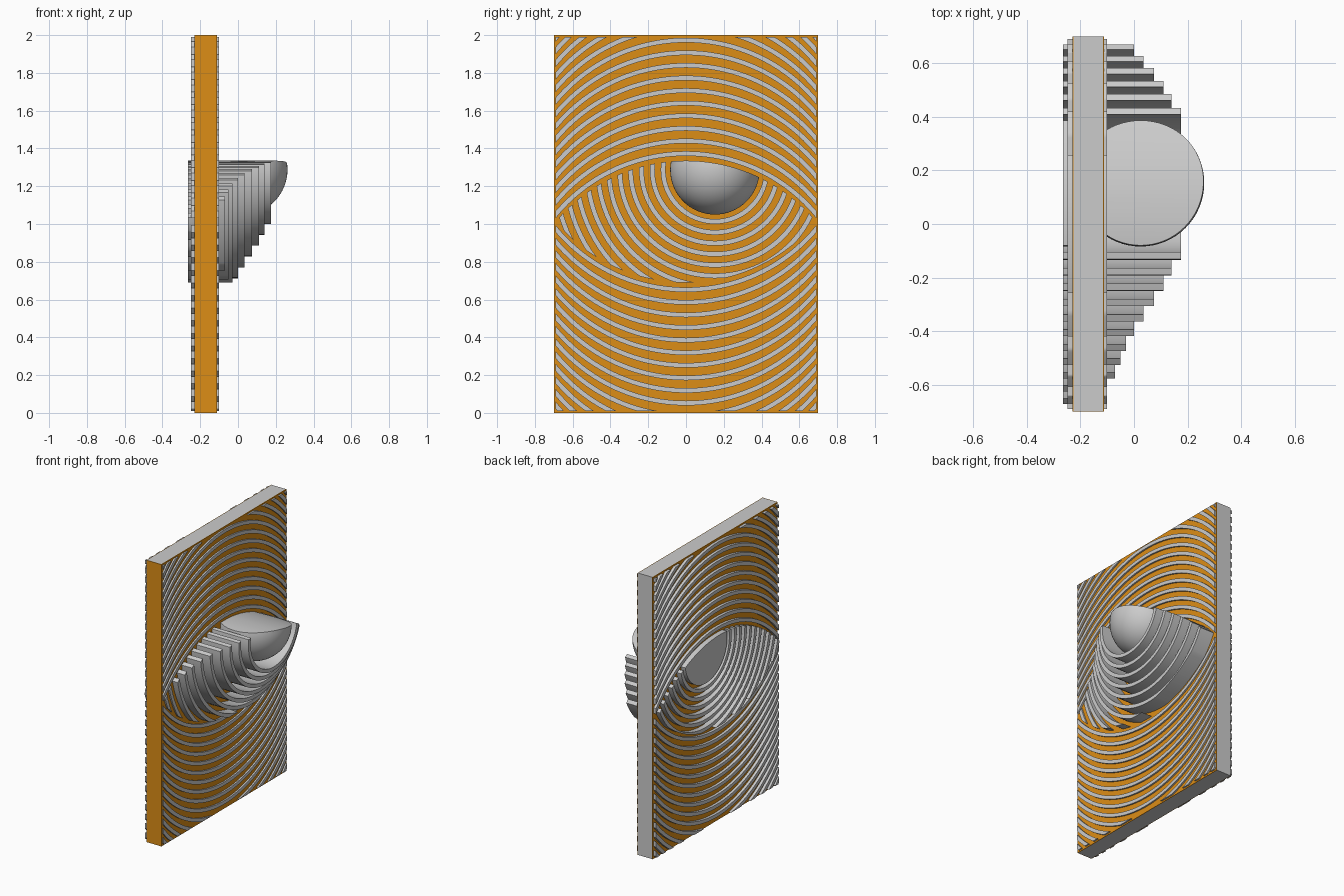
import bpy, bmesh, math

if "Cube" in bpy.data.objects:
    bpy.data.objects.remove(bpy.data.objects["Cube"])

MID = 1.0125          # height of the eye corners
R = 0.90              # eyelid curve radius
HALF = 0.3225         # eye opening half height
EDGE = 0.69           # ribs stop just short of the panel edge
CY, CZ, BALL = 0.153, 1.287, 0.237   # eyeball centre and radius

orange = bpy.data.materials.new("orange")
orange.diffuse_color = (0.72, 0.27, 0.008, 1)
orange.use_nodes = True
orange.node_tree.nodes["Principled BSDF"].inputs["Base Color"].default_value = orange.diffuse_color


def finish(bm, name, mat=None):
    bmesh.ops.recalc_face_normals(bm, faces=bm.faces)
    me = bpy.data.meshes.new(name)
    bm.to_mesh(me)
    bm.free()
    ob = bpy.data.objects.new(name, me)
    bpy.context.collection.objects.link(ob)
    if mat:
        me.materials.append(mat)
    return ob


def box(name, x0, x1, y0, y1, z0, z1, mat=None):
    bm = bmesh.new()
    strip(bm, [((y0, z0), (y0, z1)), ((y1, z0), (y1, z1))], x0, x1)
    return finish(bm, name, mat)


def strip(bm, pairs, x0, x1, closed=False):
    """Solid band through pairs of (y, z) points, extruded from x0 to x1."""
    cols = [[bm.verts.new((x, *p)) for x in (x0, x1) for p in pr] for pr in pairs]
    n = len(cols)
    for i in range(n if closed else n - 1):
        a, b = cols[i], cols[(i + 1) % n]
        for p, q in ((0, 1), (1, 3), (3, 2), (2, 0)):
            bm.faces.new((a[p], a[q], b[q], b[p]))
    if not closed:
        for c in (cols[0], cols[-1]):
            bm.faces.new((c[0], c[1], c[3], c[2]))


def spread(a, b, n):
    return [a + (b - a) * i / n for i in range(n + 1)]


def smooth(ob):
    bpy.ops.object.select_all(action='DESELECT')
    ob.select_set(True)
    bpy.context.view_layer.objects.active = ob
    bpy.ops.object.shade_smooth_by_angle(angle=math.radians(30))


# panel core with orange sheets on both faces and the front edge
box("panel_core", -0.225, -0.115, -0.697, 0.70, 0, 2)
box("panel_sheet_right", -0.115, -0.111, -0.70, 0.70, 0, 2, orange)
box("panel_sheet_left", -0.229, -0.225, -0.70, 0.70, 0, 2, orange)
box("panel_edge_sheet", -0.225, -0.115, -0.70, -0.697, 0, 2, orange)


# curved ribs above and below the eye, running through the panel
def lid_ribs(name, sign, limit):
    bm = bmesh.new()
    ri, ro = R - 0.0125, R + 0.0125
    for j in range(15):
        c = HALF + 0.038 + 0.0667 * j - R
        runs = [(-EDGE, EDGE)]
        if c + ri > limit:
            y0 = math.sqrt(max(0, ri ** 2 - (limit - c) ** 2)) + 0.001
            if limit < c or y0 > EDGE - 0.01:
                continue
            runs = [(-EDGE, -y0), (y0, EDGE)]
        for a, b in runs:
            pairs = []
            for y in spread(a, b, 40):
                lo = c + math.sqrt(ri ** 2 - y * y)
                hi = min(limit, c + math.sqrt(ro ** 2 - y * y))
                pairs.append(((y, MID + sign * lo), (y, MID + sign * hi)))
            strip(bm, pairs, -0.248, -0.10)
    smooth(finish(bm, name))


lid_ribs("upper_ribs", 1, 1.99 - MID)
lid_ribs("lower_ribs", -1, MID - 0.01)

# eye-shaped cutter
bm = bmesh.new()
lens = []
for y in spread(-0.69, 0.69, 64):
    u = HALF - R + math.sqrt(R * R - y * y)
    lens.append(((y, MID - u), (y, MID + u)))
strip(bm, lens, -0.4, 0.4)
cutter = finish(bm, "eye_cutter")
cutter.hide_render = True


def keep_inside_eye(ob):
    m = ob.modifiers.new("eye_shape", 'BOOLEAN')
    m.operation, m.solver, m.object = 'INTERSECT', 'EXACT', cutter
    dg = bpy.context.evaluated_depsgraph_get()
    me = bpy.data.meshes.new_from_object(ob.evaluated_get(dg))
    ob.modifiers.clear()
    ob.data = me
    smooth(ob)


# stepped rings around the eyeball
tips = [.175, .14, .11, .075, .035, 0, -.03, -.05, -.07, -.10, -.10]
bm = bmesh.new()
for k, tip in enumerate(tips):
    r = 0.287 + 0.0575 * k
    ring = []
    for i in range(96):
        t = math.tau * i / 96
        ring.append(tuple((CY + q * math.cos(t), CZ + q * math.sin(t))
                          for q in (r - 0.026, r)))
    strip(bm, ring, -0.265, tip, closed=True)
keep_inside_eye(finish(bm, "eye_rings"))

# eyeball, cut off by the upper lid
bm = bmesh.new()
bmesh.ops.create_uvsphere(bm, u_segments=64, v_segments=32, radius=BALL)
bmesh.ops.translate(bm, verts=bm.verts, vec=(0.025, CY, CZ))
keep_inside_eye(finish(bm, "eyeball"))

# flat disc on the other face
bm = bmesh.new()
ts = spread(0, math.pi, 32)
strip(bm, [((CY - (BALL - 1e-4) * math.cos(t), CZ - BALL * math.sin(t) - 1e-4),
            (CY - (BALL - 1e-4) * math.cos(t), CZ + BALL * math.sin(t) + 1e-4))
           for t in ts], -0.265, -0.12)
keep_inside_eye(finish(bm, "eye_disc"))

bpy.data.objects.remove(cutter)
